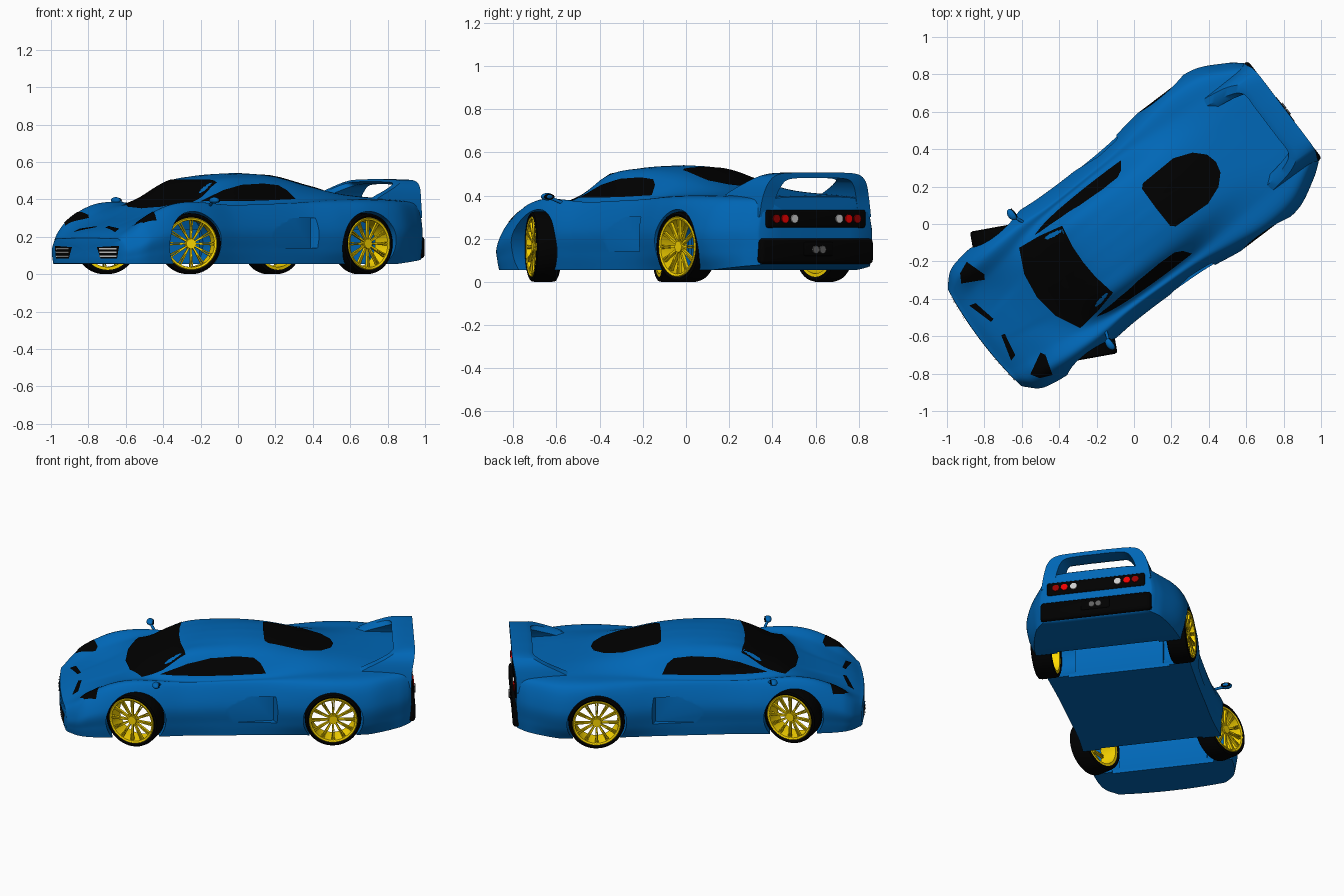
import bpy, bmesh, math
from mathutils import Matrix, Vector
from mathutils.bvhtree import BVHTree

if "Cube" in bpy.data.objects:
    bpy.data.objects.remove(bpy.data.objects["Cube"])

HEADING = Matrix.Rotation(math.radians(37.2), 4, 'Z')   # car is parked diagonally
I4 = Matrix.Identity(4)

def material(name, r, g, b):
    m = bpy.data.materials.new(name)
    m.diffuse_color = (r, g, b, 1)
    m.use_nodes = True
    m.node_tree.nodes["Principled BSDF"].inputs["Base Color"].default_value = m.diffuse_color
    return m

BLUE = material("paint_blue", 0, .135, .47)
BLACK = material("black", 0, 0, 0)
GOLD = material("rim_yellow", 1, .7, 0)
RED = material("lamp_red", .85, 0, 0)
DARKRED = material("lamp_dark_red", .3, 0, 0)
WHITE = material("lamp_white", .6, .6, .6)
GREY = material("metal_grey", .12, .12, .12)

def add(bm, name, mat, M=I4):
    bmesh.ops.recalc_face_normals(bm, faces=bm.faces)
    bm.transform(M)
    me = bpy.data.meshes.new(name)
    bm.to_mesh(me)
    bm.free()
    me.materials.append(mat)
    ob = bpy.data.objects.new(name, me)
    bpy.context.collection.objects.link(ob)
    return ob

def from_data(verts, faces):
    bm = bmesh.new()
    vs = [bm.verts.new(v) for v in verts]
    for f in faces:
        bm.faces.new([vs[i] for i in f])
    return bm

def spline(xs, rows, x):
    # cubic interpolation of every column of rows at x
    i = max(0, min(len(xs) - 2, sum(1 for a in xs[1:] if a <= x)))
    h = xs[i + 1] - xs[i]
    t = (x - xs[i]) / h
    slope = lambda j, c: ((rows[min(j + 1, len(xs) - 1)][c] - rows[max(j - 1, 0)][c]) /
                          (xs[min(j + 1, len(xs) - 1)] - xs[max(j - 1, 0)]))
    return [(2*t**3 - 3*t*t + 1) * rows[i][c] + (3*t*t - 2*t**3) * rows[i + 1][c]
            + h * ((t**3 - 2*t*t + t) * slope(i, c) + (t**3 - t*t) * slope(i + 1, c))
            for c in range(len(rows[0]))]

def bridge(n_rings, n):
    return [(r*n + i, r*n + (i+1) % n, (r+1)*n + (i+1) % n, (r+1)*n + i)
            for r in range(n_rings - 1) for i in range(n)]

# Body stations: u, centre z, roof edge y z, belt y z, shoulder y z, max width, sill width
STATIONS = [
    (-1.02, .197, .10, .196, .20, .193, .29, .19, .335, .32),
    (-.96, .232, .10, .23, .22, .226, .33, .235, .385, .37),
    (-.86, .27, .12, .268, .24, .276, .34, .307, .412, .40),
    (-.74, .312, .14, .312, .25, .33, .355, .36, .425, .41),
    (-.62, .362, .17, .36, .27, .362, .365, .38, .428, .41),
    (-.50, .425, .20, .412, .295, .372, .37, .376, .428, .41),
    (-.31, .512, .225, .488, .313, .374, .36, .362, .415, .40),
    (-.06, .54, .23, .50, .32, .383, .365, .366, .415, .405),
    (.16, .528, .225, .485, .32, .393, .378, .37, .427, .41),
    (.36, .480, .20, .457, .31, .405, .408, .378, .457, .42),
    (.55, .437, .19, .427, .30, .405, .428, .382, .472, .43),
    (.75, .412, .19, .41, .29, .402, .41, .377, .464, .42),
    (.92, .402, .19, .40, .27, .392, .335, .367, .38, .37),
    (.985, .398, .19, .396, .25, .388, .30, .362, .332, .32)]
US = [s[0] for s in STATIONS]
ROWS = [s[1:] for s in STATIONS]

def section(u):
    zc, vr, zr, vb, zb, vs, zs, w, wb = spline(US, ROWS, u)
    z0 = .055 + .025 * max(0, (u - .75) / .25)
    pts = [(0, zc), (vr*.55, zc*.8 + zr*.2), (vr, zr), (vb, zb), (vs, zs),
           (w, z0 + .6*(zs - z0)), (w*.75 + wb*.25, z0 + .25*(zs - z0)), (wb, z0)]
    half = [spline(list(range(8)), pts, i / 7) for i in range(50)]
    half += [(wb*k, z0) for k in (.75, .5, .25, 0)]
    return half + [(-v, z) for v, z in half[-2:0:-1]]

def bend(u, v):
    return u + .025 * (v/.33)**2 * max(0, min(1, (-.9 - u)/.12))

# Body shell with rounded nose and tail caps
rings = []
def ring(u, k=1, du=0):
    s = section(u)
    zm = (max(p[1] for p in s) + min(p[1] for p in s)) / 2
    rings.append([(bend(u + du, v*k), v*k, zm + (z - zm)*k) for v, z in s])
for k, d in ((.02, -.01), (.4, -.01), (.75, -.01), (.96, -.008)):
    ring(-1.02, k, d)
for i in range(111):
    ring(-1.02 + 2.005 * i/110)
for k, d in ((.97, .006), (.6, .008), (.02, .008)):
    ring(.985, k, d)
n = len(rings[0])
verts = [p for r in rings for p in r]
faces = bridge(len(rings), n) + [tuple(range(n)), tuple(range(len(verts) - n, len(verts)))]
tree = BVHTree.FromPolygons(verts, faces)
body = add(from_data(verts, faces), "body", BLUE)

# Wheel arches, axle bays and side scoops cut out of the body
WHEELS = [(-.606, .37, -27), (.533, .40, 0)]
cutters = []
def cylinder(name, mat, r, depth, M, seg=24):
    bm = bmesh.new()
    bmesh.ops.create_cone(bm, cap_ends=True, segments=seg, radius1=r, radius2=r, depth=depth)
    return add(bm, name, mat, M)
def box(name, mat, lo, hi, bevel):
    bm = bmesh.new()
    lo, hi = Vector(lo), Vector(hi)
    bmesh.ops.create_cube(bm, size=1, matrix=Matrix.Translation((lo + hi)/2) @
                          Matrix.Diagonal((*(hi - lo), 1)))
    if bevel:
        bmesh.ops.bevel(bm, geom=bm.edges[:], offset=bevel, segments=3, affect='EDGES', profile=.5)
    return add(bm, name, mat)
for u, v, a in WHEELS:
    cutters.append(box("bay_cutter", BLUE, (u - .15, -.3, 0), (u + .15, .3, .24), 0))
for s in (1, -1):
    for u, v, a in WHEELS:
        M = Matrix.Translation((u, s*.43, .163)) @ Matrix.Rotation(math.pi/2, 4, 'X')
        cutters.append(cylinder("arch_cutter", BLUE, .173, .34, M, 64))
    plan = [(-.2, .43), (.19, .39), (.215, .44), (.215, .6), (-.2, .6)]
    vs = [(u, s*v, z) for z in (.14, .30) for u, v in plan]
    cutters.append(add(from_data(vs, bridge(2, 5) + [(0, 1, 2, 3, 4), (5, 6, 7, 8, 9)]),
                       "scoop_cutter", BLUE))
bpy.context.view_layer.objects.active = body
for c in cutters:
    c.hide_render = True
    m = body.modifiers.new("cut", 'BOOLEAN')
    m.operation, m.solver, m.object = 'DIFFERENCE', 'EXACT', c
    bpy.ops.object.modifier_apply(modifier=m.name)
for c in cutters:
    bpy.data.objects.remove(c)

# Thin panels projected onto the body along an axis
def patch(name, mat, outline, axis, side=1, lift=.004):
    pts = []
    for (a, b), (c, d) in zip(outline, outline[1:] + outline[:1]):
        pts += [(a + (c - a)*i/6, b + (d - b)*i/6) for i in range(6)]
    m = len(pts)
    ca, cb = sum(p[0] for p in pts)/m, sum(p[1] for p in pts)/m
    out = []
    for k in (1, .8, .6, .4, .2, .01):
        for a, b in pts:
            p, q = ca + (a - ca)*k, cb + (b - cb)*k
            o, d = {'Z': ((p, q, 2), (0, 0, -1)), 'Y': ((p, 2*side, q), (0, -side, 0)),
                    'X': ((2*side, p, q), (-side, 0, 0))}[axis]
            out.append(tree.ray_cast(Vector(o), Vector(d))[0] - Vector(d)*lift)
    add(from_data(out, bridge(6, m) + [tuple(range(5*m, 6*m))]), name, mat)

def symmetric(half):
    return half + [(a, -b) for a, b in half[::-1] if b > 0]

patch("windshield", BLACK, symmetric([(-.65, 0), (-.63, .14), (-.566, .27), (-.44, .255),
                                      (-.312, .225), (-.335, .1), (-.34, 0)]), 'Z')
patch("rear_window", BLACK, symmetric([(.145, 0), (.148, .125), (.17, .145), (.38, .153),
                                       (.48, .115), (.535, .06), (.55, 0)]), 'Z')
for s in (1, -1):
    patch("side_window", BLACK, [(-.46, .39), (-.3, .45), (-.17, .478), (-.02, .485), (.08, .476),
                                 (.12, .45), (.15, .402), (-.1, .393)], 'Y', s)
    patch("headlight", BLACK, [(-.928, s*.305), (-.9, s*.352), (-.835, s*.38), (-.80, s*.27),
                               (-.815, s*.245)], 'Z')
    patch("hood_vent", BLACK, [(-.965, s*.185), (-.93, s*.175), (-.905, s*.05), (-.925, s*.045)], 'Z')
    patch("grille", BLACK, [(s*.11, .145), (s*.285, .152), (s*.27, .085), (s*.14, .085)], 'X', -1)
    for z in (.097, .117, .137):
        patch("grille_slat", WHITE, [(s*.135, z - .004), (s*.135, z + .004), (s*.27, z + .004),
                                     (s*.27, z - .004)], 'X', -1, .009)

# Rear wing: arch with swept side fins; columns outer y z, inner y z, leading and trailing edge
ARCH = [(.325, .30, .25, .30, .56, .99), (.308, .395, .235, .385, .66, .995),
        (.28, .465, .21, .445, .81, 1.008), (.225, .50, .175, .474, .885, 1.014),
        (.1, .507, .09, .482, .89, 1.014), (0, .508, 0, .482, .89, 1.014)]
half = [spline(list(range(6)), ARCH, i/6) for i in range(31)]
full = [(r, 1) for r in half] + [(r, -1) for r in half[-2::-1]]
wv = []
for (ov, oz, iv, iz, le, te), s in full:
    wv += [(le, s*(ov + iv)/2, (oz + iz)/2), (le + .03, s*ov, oz), (te, s*ov, oz),
           (te, s*iv, iz), (le + .03, s*iv, iz)]
add(from_data(wv, bridge(len(full), 5) + [tuple(range(5)), tuple(range(len(wv)-5, len(wv)))]),
    "rear_wing", BLUE)

# Tail: black bumper, lamp panel, lamps, exhausts
box("rear_bumper", BLACK, (.94, -.328, .083), (1.013, .328, .202), .02)
box("lamp_panel", BLACK, (.95, -.29, .25), (1.0, .29, .335), .012)
box("exhaust_plate", BLACK, (.98, -.085, .12), (1.017, .085, .185), .008)
ALONG_U = Matrix.Rotation(math.pi/2, 4, 'Y')
for s in (1, -1):
    for v, mat in ((.13, WHITE), (.185, RED), (.235, DARKRED)):
        cylinder("tail_lamp", mat, .02, .02, Matrix.Translation((.997, s*v, .293)) @ ALONG_U)
    cylinder("exhaust", GREY, .018, .04, Matrix.Translation((1.005, s*.02, .15)) @ ALONG_U)

    # Door mirror: stalk, housing and glass
    a, b = Vector((-.46, s*.35, .36)), Vector((-.49, s*.425, .392))
    cylinder("mirror_stalk", BLUE, .008, (b - a).length, Matrix.Translation((a + b)/2) @
             (b - a).to_track_quat('Z', 'Y').to_matrix().to_4x4(), 12)
    bm = bmesh.new()
    bmesh.ops.create_uvsphere(bm, u_segments=20, v_segments=12, radius=1)
    add(bm, "mirror_housing", BLUE, Matrix.Translation((-.49, s*.435, .395)) @
        Matrix.Diagonal((.022, .034, .017, 1)))
    cylinder("mirror_glass", BLACK, 1, .4, Matrix.Translation((-.475, s*.435, .395)) @
             Matrix.Diagonal((.02, .028, .013, 1)) @ ALONG_U)

# Wheels: lathe-turned tyre and rim, paired spokes, hub
def lathe(name, mat, profile, M, seg=56):
    vs = [(r*math.cos(2*math.pi*i/seg), y, r*math.sin(2*math.pi*i/seg))
          for i in range(seg + 1) for r, y in profile]
    bm = from_data(vs, bridge(seg + 1, len(profile)))
    bmesh.ops.remove_doubles(bm, verts=bm.verts, dist=1e-5)
    add(bm, name, mat, M)
for s in (1, -1):
    for u, v, steer in WHEELS:
        M = (Matrix.Translation((u, s*v, .163)) @
             Matrix.Rotation(math.radians(steer + (180 if s < 0 else 0)), 4, 'Z'))
        lathe("tyre", BLACK, [(.138, -.052), (.15, -.06), (.16, -.054), (.163, -.04), (.163, .04),
                              (.16, .054), (.15, .06), (.138, .052)], M)
        lathe("rim", GOLD, [(.14, -.053), (.14, .056), (.136, .06), (.126, .056),
                            (.124, .03), (.124, -.053)], M)
        bm = bmesh.new()
        for i in range(12):
            for tilt in (-.05, .05):
                ang = 2*math.pi*i/12 + tilt
                bmesh.ops.create_cube(bm, size=1, matrix=Matrix.Rotation(ang, 4, 'Y') @
                    Matrix.Translation((.078, .042, 0)) @ Matrix.Rotation(.08, 4, 'Z') @
                    Matrix.Diagonal((.108, .016, .006, 1)))
        bmesh.ops.create_cone(bm, cap_ends=True, segments=24, radius1=.032, radius2=.026, depth=.03,
            matrix=Matrix.Translation((0, .036, 0)) @ Matrix.Rotation(-math.pi/2, 4, 'X'))
        add(bm, "spokes", GOLD, M)

# Turn the whole car and smooth the surfaces
for ob in bpy.context.scene.objects:
    ob.data.transform(HEADING)
    ob.select_set(True)
bpy.context.view_layer.objects.active = body
bpy.ops.object.shade_smooth_by_angle(angle=math.radians(35))
